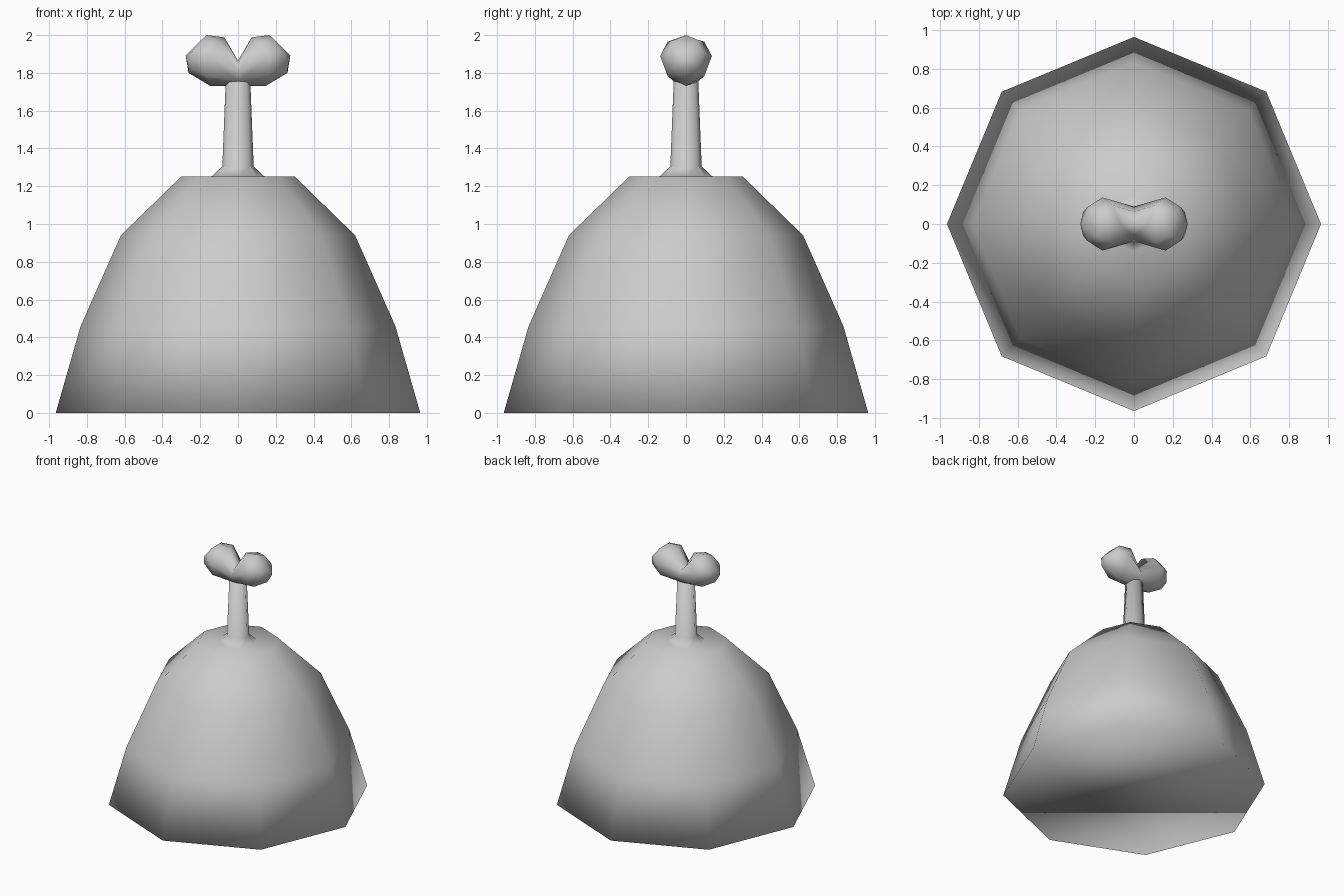
import bpy, bmesh
from math import sin, cos, pi
from mathutils import Vector

if "Cube" in bpy.data.objects:
    bpy.data.objects.remove(bpy.data.objects["Cube"])

SIDES = 8


def bridge(bm, a, b):
    for i in range(len(a)):
        j = (i + 1) % len(a)
        bm.faces.new((a[i], a[j], b[j], b[i]))


def finish(name, bm):
    bmesh.ops.recalc_face_normals(bm, faces=bm.faces)
    mesh = bpy.data.meshes.new(name)
    bm.to_mesh(mesh)
    bm.free()
    for p in mesh.polygons:
        p.use_smooth = True
    ob = bpy.data.objects.new(name, mesh)
    bpy.context.collection.objects.link(ob)
    return ob


def lathe(name, profile):
    """Eight-sided turned solid from (radius, height) pairs, capped at both ends."""
    bm = bmesh.new()
    rings = [[bm.verts.new((r * cos(2 * pi * i / SIDES), r * sin(2 * pi * i / SIDES), z))
              for i in range(SIDES)] for r, z in profile]
    for a, b in zip(rings, rings[1:]):
        bridge(bm, a, b)
    bm.faces.new(rings[0])
    bm.faces.new(rings[-1])
    return finish(name, bm)


# Dome body running up through the flared stem
lathe("dome_and_stem", [(0.965, 0), (0.833, 0.46), (0.62, 0.94), (0.30, 1.252),
                        (0.14, 1.252), (0.083, 1.305), (0.065, 1.76)])


# Two-lobed handle: tilted rings (top point, bottom point, half width, sideways bulge)
def lobe_ring(bm, side, top, bottom, width, bulge):
    top, bottom, bulge = (Vector((p[0], 0, p[1])) for p in (top, bottom, bulge))
    mid, half = (top + bottom) / 2, (top - bottom) / 2
    ring = []
    for i in range(SIDES):
        a = 2 * pi * i / SIDES
        p = mid + half * cos(a) + bulge * sin(a) ** 2
        p.y = width * sin(a)
        p.x *= side
        ring.append(bm.verts.new(p))
    return ring


bm = bmesh.new()
centre = lobe_ring(bm, 1, (0, 1.865), (0, 1.73), 0.09, (0, 0.01))
for side in (-1, 1):
    inner = lobe_ring(bm, side, (0.072, 1.988), (0.145, 1.73), 0.137, (0.055, 0.03))
    outer = lobe_ring(bm, side, (0.165, 2.0), (0.262, 1.80), 0.085, (0.03, 0.01))
    tip = bm.verts.new((side * 0.277, 0, 1.893))
    bridge(bm, centre, inner)
    bridge(bm, inner, outer)
    for i in range(SIDES):
        bm.faces.new((outer[i], outer[(i + 1) % SIDES], tip))
finish("handle", bm)
